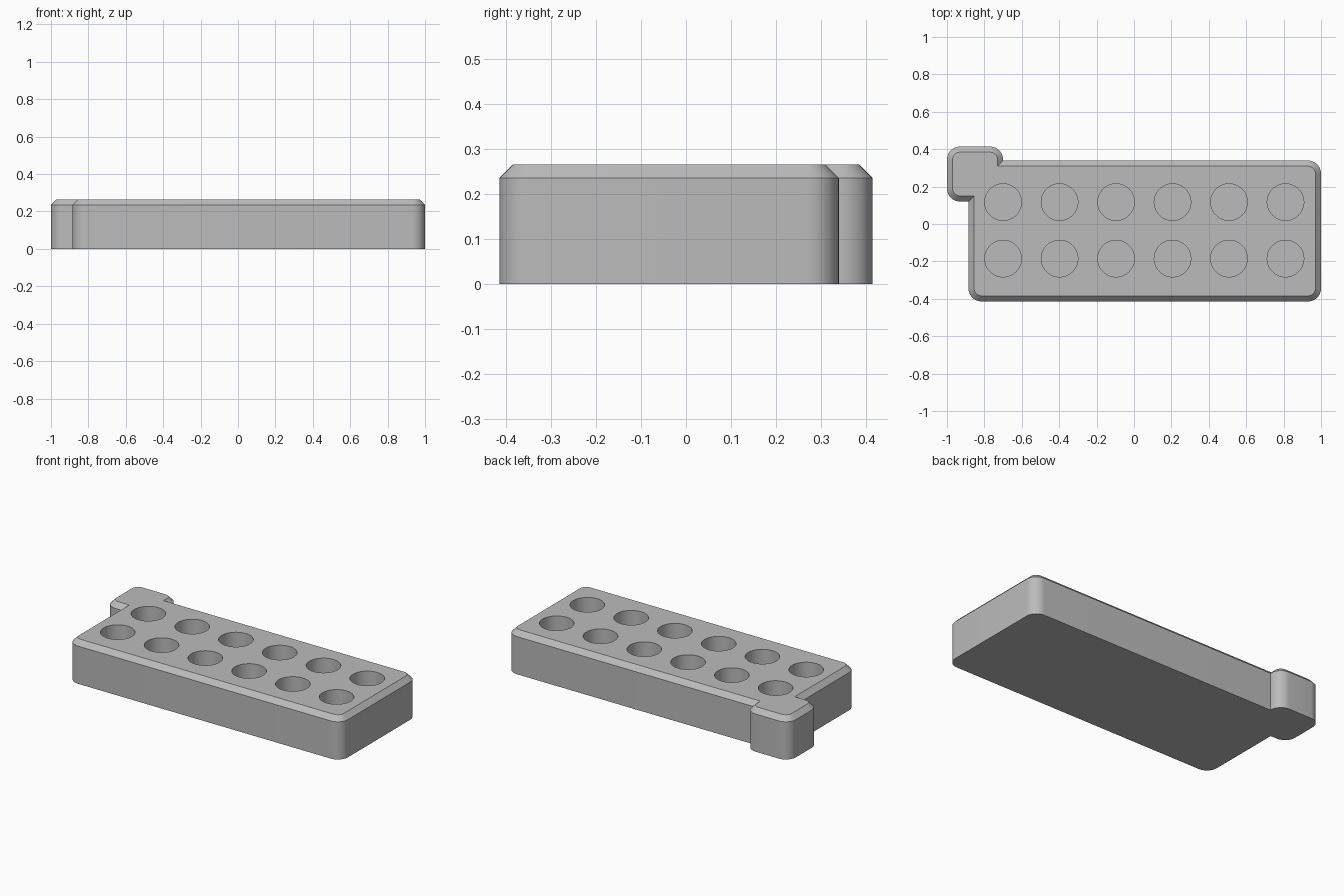
import bpy
import bmesh
from math import cos, sin, pi, radians

HEIGHT, CHAMFER, RADIUS = 0.265, 0.03, 0.07
STEPS = 10
HOLE_RADIUS, HOLE_PITCH, HOLE_FLOOR = 0.098, 0.302, 0.05

cube = bpy.data.objects.get("Cube")
if cube:
    bpy.data.objects.remove(cube, do_unlink=True)

grey = bpy.data.materials.new("plain grey")
grey.use_nodes = True
colour = (0.5, 0.5, 0.5, 1)
grey.diffuse_color = colour
grey.node_tree.nodes["Principled BSDF"].inputs["Base Color"].default_value = colour


def finish(bm, name):
    bmesh.ops.recalc_face_normals(bm, faces=bm.faces)
    mesh = bpy.data.meshes.new(name)
    bm.to_mesh(mesh)
    bm.free()
    mesh.materials.append(grey)
    obj = bpy.data.objects.new(name, mesh)
    bpy.context.collection.objects.link(obj)
    return obj


def rounded_block(name, x0, x1, y0, y1):
    """Upright block with round corners and a chamfered top rim."""
    bm = bmesh.new()
    corners = [(x1, y1, -1, -1), (x0, y1, 1, -1), (x0, y0, 1, 1), (x1, y0, -1, 1)]
    rings = []
    for z, inset in ((0, 0), (HEIGHT - CHAMFER, 0), (HEIGHT, CHAMFER)):
        r = RADIUS - inset
        ring = []
        for q, (cx, cy, sx, sy) in enumerate(corners):
            for i in range(STEPS + 1):
                a = (q + i / STEPS) * pi / 2
                ring.append(bm.verts.new((cx + sx * RADIUS + r * cos(a),
                                          cy + sy * RADIUS + r * sin(a), z)))
        rings.append(ring)
    n = len(rings[0])
    for low, high in zip(rings, rings[1:]):
        for i in range(n):
            j = (i + 1) % n
            bm.faces.new((low[i], low[j], high[j], high[i]))
    bm.faces.new(rings[0][::-1])
    bm.faces.new(rings[-1])
    return finish(bm, name)


def apply_boolean(target, tool, operation):
    mod = target.modifiers.new(operation.title(), "BOOLEAN")
    mod.operation, mod.object, mod.solver = operation, tool, "EXACT"
    bpy.context.view_layer.objects.active = target
    bpy.ops.object.modifier_apply(modifier=mod.name)
    bpy.data.objects.remove(tool, do_unlink=True)


# Main block joined with the corner tab
holder = rounded_block("holder_block", -0.885, 1.0, -0.414, 0.339)
tab = rounded_block("corner_tab", -1.0, -0.70, 0.12, 0.414)
apply_boolean(holder, tab, "UNION")

# Two rows of six round blind holes
bm = bmesh.new()
depth = HEIGHT - HOLE_FLOOR + 0.1
for col in range(6):
    for y in (0.117, -0.185):
        made = bmesh.ops.create_cone(bm, cap_ends=True, segments=48, radius1=HOLE_RADIUS,
                                     radius2=HOLE_RADIUS, depth=depth)
        bmesh.ops.translate(bm, verts=made["verts"],
                            vec=(-0.70 + col * HOLE_PITCH, y, HOLE_FLOOR + depth / 2))
holes = finish(bm, "hole_cutters")
holes.hide_render = True
apply_boolean(holder, holes, "DIFFERENCE")

# Smooth the round corners and hole walls, keep the rims crisp
bpy.ops.object.select_all(action="DESELECT")
holder.select_set(True)
bpy.context.view_layer.objects.active = holder
bpy.ops.object.shade_smooth_by_angle(angle=radians(30))
